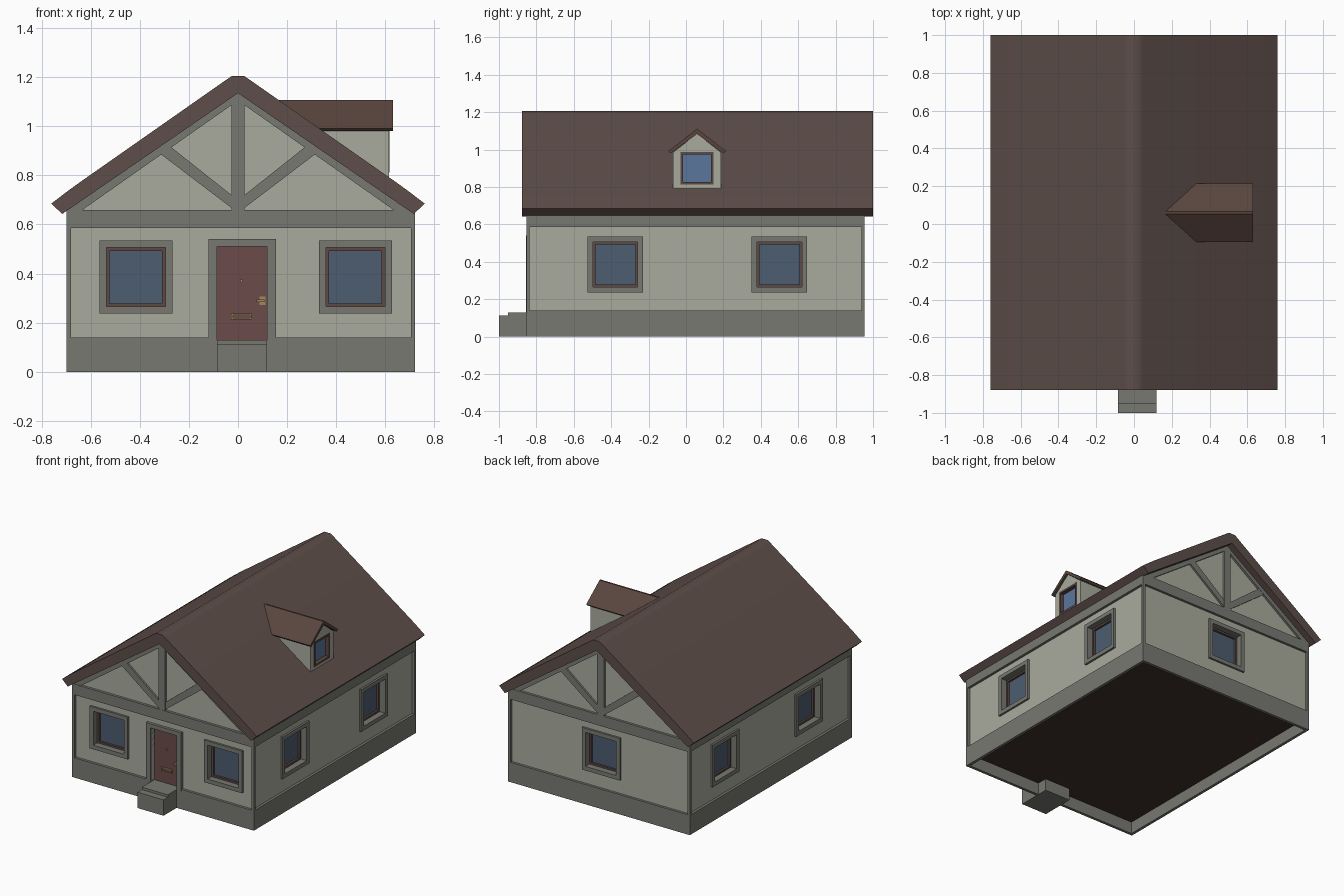
import bpy, bmesh, math
from mathutils import Matrix

if "Cube" in bpy.data.objects:
    bpy.data.objects.remove(bpy.data.objects["Cube"])


def material(name, r, g, b):
    m = bpy.data.materials.new(name)
    m.diffuse_color = (r, g, b, 1)
    m.use_nodes = True
    m.node_tree.nodes["Principled BSDF"].inputs["Base Color"].default_value = m.diffuse_color
    return m


PLASTER = material("plaster", 0.40, 0.41, 0.34)
TIMBER = material("timber", 0.19, 0.19, 0.17)
ROOF = material("roof_brown", 0.11, 0.075, 0.067)
DORMER = material("dormer_brown", 0.10, 0.06, 0.048)
SASH = material("sash_brown", 0.11, 0.065, 0.055)
DOOR = material("door_red", 0.15, 0.07, 0.07)
GLASS = material("glass", 0.075, 0.11, 0.16)
BLUE = material("blue_glass", 0.10, 0.18, 0.33)
BRASS = material("brass", 0.36, 0.25, 0.11)
FLOOR = material("floor_dark", 0.05, 0.03, 0.027)


def finish(name, bm, mat, deg=0):
    """Parts are made facing -y, then turned about z (90 = faces +x)."""
    bmesh.ops.recalc_face_normals(bm, faces=bm.faces)
    bm.transform(Matrix.Rotation(math.radians(deg), 4, 'Z'))
    me = bpy.data.meshes.new(name)
    bm.to_mesh(me)
    bm.free()
    ob = bpy.data.objects.new(name, me)
    bpy.context.collection.objects.link(ob)
    if mat:
        me.materials.append(mat)
    return ob


def prism(name, pts, out0, out1, mat, deg=0):
    """Outline in (across, up), extruded between two outward distances."""
    bm = bmesh.new()
    a = [bm.verts.new((u, -out0, z)) for u, z in pts]
    b = [bm.verts.new((u, -out1, z)) for u, z in pts]
    bm.faces.new(a)
    bm.faces.new(b[::-1])
    for i in range(len(pts)):
        j = (i + 1) % len(pts)
        bm.faces.new((a[i], a[j], b[j], b[i]))
    return finish(name, bm, mat, deg)


def rect(u0, u1, z0, z1):
    return [(u0, z0), (u1, z0), (u1, z1), (u0, z1)]


def box(name, u0, u1, z0, z1, out0, out1, mat, deg=0):
    return prism(name, rect(u0, u1, z0, z1), out0, out1, mat, deg)


def ring(name, u0, u1, z0, z1, w, out0, out1, mat, deg=0):
    """Rectangular frame of width w."""
    bm = bmesh.new()
    loops = []
    for inset, o in ((0, out0), (0, out1), (w, out1), (w, out0)):
        loops.append([bm.verts.new((u, -o, z)) for u, z in
                      rect(u0 + inset, u1 - inset, z0 + inset, z1 - inset)])
    for k in range(4):
        p, q = loops[k], loops[(k + 1) % 4]
        for i in range(4):
            j = (i + 1) % 4
            bm.faces.new((p[i], p[j], q[j], q[i]))
    return finish(name, bm, mat, deg)


def cut(target, cutter):
    cutter.hide_render = True
    cutter.hide_set(True)
    m = target.modifiers.new("opening", 'BOOLEAN')
    m.operation = 'DIFFERENCE'
    m.solver = 'EXACT'
    m.object = cutter


# House body: plaster core, open-bottomed base with raised floor, beam, corner posts
X0, X1, F, B = -0.698, 0.722, 0.854, -0.954
FC = 0.836  # front plaster face
T = 0.02    # base wall thickness
core = box("wall_core", -0.68, 0.704, 0.1, 0.62, FC, -0.937, PLASTER)
base = box("base", X0, X1, 0, 0.14, F, B, TIMBER)
cut(base, box("underside_cutter", X0 + T, X1 - T, -0.1, 0.09, F - T, B + T, None))
box("floor", X0 + T / 2, X1 - T / 2, 0.085, 0.105, F - T / 2, B + T / 2, FLOOR)
box("wall_beam", X0, X1, 0.585, 0.66, F, B, TIMBER)
for side, (a, b) in (("left", (X0, -0.68)), ("right", (0.704, X1))):
    box("front_post_" + side, a, b, 0.13, 0.6, F, FC, TIMBER)
    box("back_post_" + side, a, b, 0.13, 0.6, -0.937, B, TIMBER)

# Gables with timber truss at front and back
prism("gable_core", [(-0.68, 0.62), (0.704, 0.62), (0.704, 0.665), (0, 1.15), (-0.68, 0.665)],
      FC, -0.937, PLASTER)
for end, deg, face in (("front", 0, FC), ("back", 180, 0.937)):
    box(end + "_king_post", -0.026, 0.026, 0.65, 1.14, face - .01, face + .017, TIMBER, deg)
    for s in (-1, 1):
        prism(end + "_rafter", [(s * 0.70, 0.655), (s * 0.64, 0.655), (0, 1.105), (0, 1.155),
                                (s * 0.70, 0.672)], face - .01, face + .015, TIMBER, deg)
        prism(end + "_brace", [(s * 0.01, 0.655), (s * 0.33, 0.898), (s * 0.285, 0.925),
                               (s * 0.01, 0.707)], face - .01, face + .013, TIMBER, deg)

# Main roof: one bent slab, softly shaded over ridge and eaves
half = [(0.025, 1.205), (0.05, 1.188), (0.65, 0.768), (0.69, 0.739), (0.761, 0.685),
        (0.716, 0.643)]
roof = prism("roof", half + [(0, 1.135)] + [(-u, z) for u, z in half[::-1]], 0.878, -1.0, ROOF)
bpy.context.view_layer.objects.active = roof
roof.select_set(True)
bpy.ops.object.shade_smooth_by_angle(angle=math.radians(60))


# Windows: pocket in wall, timber surround, sash and pane
def window(name, deg, face, u):
    z = 0.386
    cut(core, box(name + "_cutter", u - .125, u + .125, z - .125, z + .125,
                  face - .055, face + .1, None, deg))
    ring(name + "_surround", u - .149, u + .149, z - .149, z + .149, .029,
         face - .055, face + .014, TIMBER, deg)
    ring(name + "_sash", u - .121, u + .121, z - .121, z + .121, .014,
         face - .055, face - .03, SASH, deg)
    box(name + "_pane", u - .11, u + .11, z - .11, z + .11, face - .06, face - .045, GLASS, deg)


window("front_window_left", 0, FC, -0.416)
window("front_window_right", 0, FC, 0.478)
window("right_window_front", 90, 0.704, -0.378)
window("right_window_back", 90, 0.704, 0.499)
window("back_window", 180, 0.937, 0.0)
window("left_window_front", 270, 0.68, 0.388)
window("left_window_back", 270, 0.68, -0.545)

# Door with surround and fittings
door_cut = box("door_cutter", -0.085, 0.118, 0.128, 0.511, 0.795, 1.0, None)
cut(core, door_cut)
cut(base, door_cut)
prism("door_surround", [(-0.12, 0.13), (-0.085, 0.13), (-0.085, 0.511), (0.118, 0.511),
                        (0.118, 0.13), (0.155, 0.13), (0.155, 0.54), (-0.12, 0.54)],
      0.80, F + .002, TIMBER)
box("door", -0.086, 0.119, 0.127, 0.512, 0.79, 0.812, DOOR)
ring("letterbox_rim", -0.028, 0.056, 0.212, 0.238, .007, 0.81, 0.82, BRASS)
box("letterbox_flap", -0.022, 0.05, 0.218, 0.232, 0.81, 0.813, DOOR)
box("handle_plate", 0.088, 0.112, 0.272, 0.307, 0.81, 0.818, BRASS)
box("handle", 0.075, 0.108, 0.284, 0.294, 0.818, 0.834, BRASS)
bm = bmesh.new()
bmesh.ops.create_cone(bm, cap_ends=True, segments=12, radius1=.006, radius2=.006, depth=.012,
                      matrix=Matrix.Translation((0.014, -0.814, 0.37)) @ Matrix.Rotation(math.pi / 2, 4, 'X'))
finish("peephole", bm, BRASS)

# Front steps, one solid block running in under the house
prism("front_steps", [(1.0, 0), (1.0, 0.112), (0.952, 0.112), (0.952, 0.129), (0.76, 0.129),
                      (0.76, 0)][::-1], 0.085, -0.118, TIMBER, 270).data.transform(
    Matrix.Scale(-1, 4, (1, 0, 0)) @ Matrix.Scale(1, 4))
steps = bpy.data.objects["front_steps"]
steps.data.flip_normals()
ys = [v.co.y for v in steps.data.vertices]
if sum(ys) > 0:  # make sure they face the front
    steps.data.transform(Matrix.Rotation(math.pi, 4, 'Z'))
xs = [v.co.x for v in steps.data.vertices]
if max(xs) < 0.1:  # door is a little right of centre
    steps.data.transform(Matrix.Translation((0.033, 0, 0)))

# Dormer on the right slope
C = 0.059
dormer = prism("dormer_wall", [(C - .128, 0.72), (C + .128, 0.72), (C + .128, 0.985),
                               (C, 1.085), (C - .128, 0.985)], 0.25, 0.615, PLASTER, 90)
cut(dormer, box("dormer_cutter", C - .086, C + .086, 0.815, 0.985, 0.575, 0.7, None, 90))
prism("dormer_roof", [(C - .153, 0.992), (C - .006, 1.107), (C + .006, 1.107), (C + .155, 0.992),
                      (C + .141, 0.98), (C, 1.083), (C - .141, 0.98)], 0.15, 0.631, DORMER, 90)
ring("dormer_sash", C - .088, C + .088, 0.812, 0.988, .014, 0.575, 0.618, SASH, 90)
box("dormer_pane", C - .08, C + .08, 0.82, 0.98, 0.57, 0.59, BLUE, 90)
